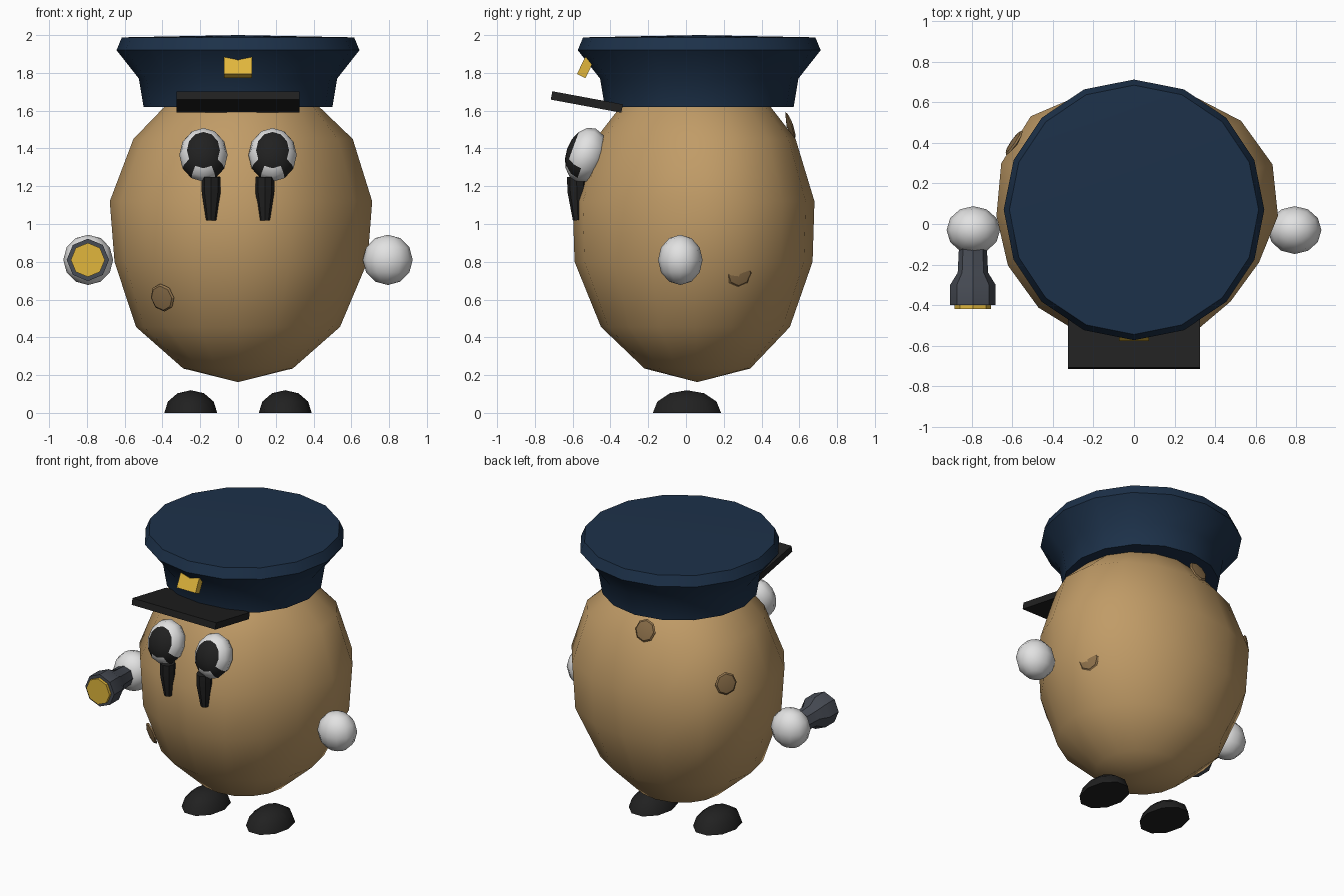
import bpy, bmesh
from math import sin, cos, pi, radians
from mathutils import Vector, Matrix

if "Cube" in bpy.data.objects:
    bpy.data.objects.remove(bpy.data.objects["Cube"])


def material(name, r, g, b):
    m = bpy.data.materials.new(name)
    m.use_nodes = True
    m.diffuse_color = (r, g, b, 1)
    bsdf = m.node_tree.nodes["Principled BSDF"]
    bsdf.inputs["Base Color"].default_value = (r, g, b, 1)
    bsdf.inputs["Roughness"].default_value = 0.8
    return m


TAN = material("potato_tan", 0.53, 0.33, 0.135)
BROWN = material("spot_brown", 0.27, 0.165, 0.07)
NAVY = material("cap_navy", 0.012, 0.031, 0.068)
BLACK = material("soft_black", 0.015, 0.015, 0.015)
WHITE = material("white", 0.76, 0.76, 0.76)
GOLD = material("gold", 0.75, 0.47, 0.045)
GREY = material("torch_grey", 0.062, 0.07, 0.088)


def finish(name, bm, mats, matrix=Matrix(), angle=40):
    """Turn a bmesh into an object, smooth below the given edge angle."""
    bmesh.ops.recalc_face_normals(bm, faces=bm.faces[:])
    bm.transform(matrix)
    mesh = bpy.data.meshes.new(name)
    bm.to_mesh(mesh)
    bm.free()
    for m in mats:
        mesh.materials.append(m)
    if angle:
        mesh.shade_smooth()
        mesh.set_sharp_from_angle(angle=radians(angle))
    obj = bpy.data.objects.new(name, mesh)
    bpy.context.collection.objects.link(obj)
    return obj


def rings(sections, n):
    """Skin elliptical sections (z, rx, ry, cx, cy); a zero radius makes a pole."""
    bm = bmesh.new()
    loops = []
    for z, rx, ry, cx, cy in sections:
        if rx == 0:
            loops.append([bm.verts.new((cx, cy, z))] * n)
        else:
            loops.append([bm.verts.new((cx + rx * cos(2 * pi * i / n),
                                        cy + ry * sin(2 * pi * i / n), z)) for i in range(n)])
    for a, b in zip(loops, loops[1:]):
        for i in range(n):
            j = (i + 1) % n
            bm.faces.new(list(dict.fromkeys((a[i], a[j], b[j], b[i]))))
    for end in (loops[0], loops[-1]):
        if end[0] is not end[1]:
            bm.faces.new(end)
    return bm


def turned(profile, n):
    return rings([(z, r, r, 0, 0) for z, r in profile], n)


def ellipsoid(rx, ry, rz, n, polar):
    """Ellipsoid whose rings sit at the given polar angles in degrees."""
    return rings([(rz * cos(radians(p)), rx * sin(radians(p)) if 0 < p < 180 else 0,
                   ry * sin(radians(p)), 0, 0) for p in polar], n)


def box(sx, sy, sz):
    bm = bmesh.new()
    bmesh.ops.create_cube(bm, size=1)
    bm.transform(Matrix.Diagonal((sx, sy, sz, 1)))
    return bm


def at(x, y, z, tilt=0):
    return Matrix.Translation((x, y, z)) @ Matrix.Rotation(radians(tilt), 4, 'X')


# Egg shaped body, lumpy: fuller at the back corners, slimmer at the front left
body = rings([(0.163, 0, 0, 0, 0.06), (0.235, 0.29, 0.28, 0, 0.06),
              (0.455, 0.54, 0.50, 0, 0.05), (0.80, 0.67, 0.63, 0.02, 0.04),
              (1.12, 0.695, 0.64, 0.02, 0.04), (1.45, 0.58, 0.53, 0.03, 0.05),
              (1.63, 0.40, 0.39, 0.02, 0.05), (1.77, 0.2, 0.2, 0.02, 0.05),
              (1.81, 0, 0, 0.02, 0.05)], 16)
LUMPS = [((-0.8, 0.6), 0.085), ((0.85, 0.53), 0.04), ((0.85, -0.53), -0.085)]
for v in body.verts:
    if 0.7 < v.co.z < 1.5:
        flat = Vector((v.co.x - 0.02, v.co.y - 0.04)).normalized()
        grow = 1 + sum(amount * max(0, flat.dot(Vector(d))) ** 12 for d, amount in LUMPS)
        v.co.x *= grow
        v.co.y *= grow
finish("body", body, [TAN], angle=75)

# Thin flat skin spots: position and outward direction
SPOTS = {"front_spot": ((-0.40, -0.385, 0.61), (-0.5, -0.8, -0.25)),
         "side_spot": ((0.61, 0.28, 0.74), (0.9, 0.35, -0.2)),
         "upper_back_spot": ((-0.07, 0.55, 1.52), (-0.1, 0.92, 0.32)),
         "lower_back_spot": ((-0.59, 0.40, 1.23), (-0.8, 0.55, 0.15))}
for name, (pos, out) in SPOTS.items():
    m = Matrix.Translation(pos) @ Vector(out).to_track_quat('Z', 'Y').to_matrix().to_4x4()
    finish(name, ellipsoid(0.073, 0.076, 0.018, 8, (0, 60, 90, 180)), [BROWN], m, 30)

# Cap with flared crown
finish("cap", turned([(1.62, 0.50), (1.77, 0.525), (1.92, 0.643), (1.988, 0.615), (2.0, 0)], 16),
       [NAVY], at(0, 0.07, 0))
finish("cap_visor", box(0.65, 0.38, 0.045), [BLACK], at(0, -0.525, 1.646, -10.5), 0)

# Notched badge, extruded from its front outline
badge = bmesh.new()
outline = [(-0.073, -0.05), (0.073, -0.05), (0.073, 0.05), (0, 0.033), (-0.073, 0.05)]
face = badge.faces.new([badge.verts.new((x, -0.025, z)) for x, z in outline])
back = bmesh.ops.extrude_face_region(badge, geom=[face])["geom"]
bmesh.ops.translate(badge, vec=(0, 0.05, 0),
                    verts=[g for g in back if isinstance(g, bmesh.types.BMVert)])
finish("cap_badge", badge, [GOLD], at(0, -0.533, 1.828, -26), 0)

for side, label in ((1, "left"), (-1, "right")):
    # Eye: dark pupil at the pole and two dark patches at the lower corners
    eye = ellipsoid(0.128, 0.15, 0.105, 12, (0, 22, 43, 66, 90, 120, 150, 180))
    for f in eye.faces:
        c = f.calc_center_median()
        pupil = c.z > 0.079
        patch = c.z > 0.02 and c.y < 0 and 0.7 < abs(c.x / 0.128) / abs(c.y / 0.15) < 1.4
        f.material_index = int(pupil or patch)
    finish(label + "_eye", eye, [WHITE, BLACK], at(side * 0.183, -0.53, 1.365, 70), 50)

    # Tapered dark wedge below the eye
    finish(label + "_under_eye", turned([(0, 0.027), (0.15, 0.05), (0.23, 0.05)], 8), [BLACK],
           at(side * 0.142, -0.572, 1.02, 2), 30)

    # Hand and half-dome foot
    finish(label + "_hand", ellipsoid(0.132, 0.118, 0.133, 12, range(0, 181, 30)), [WHITE],
           at(side * 0.793, -0.03, 0.81), 60)
    finish(label + "_foot", ellipsoid(0.14, 0.19, 0.12, 10, (0, 30, 60, 90)), [BLACK],
           at(side * 0.25, 0.005, 0), 50)

# Torch in the right hand, pointing forward
finish("torch", turned([(-0.06, 0.06), (0.24, 0.075), (0.30, 0.112), (0.40, 0.112)], 8),
       [GREY], at(-0.795, 0, 0.81, 90), 30)
finish("torch_lens", turned([(0.38, 0.09), (0.42, 0.09)], 8), [GOLD],
       at(-0.795, 0, 0.81, 90), 30)
